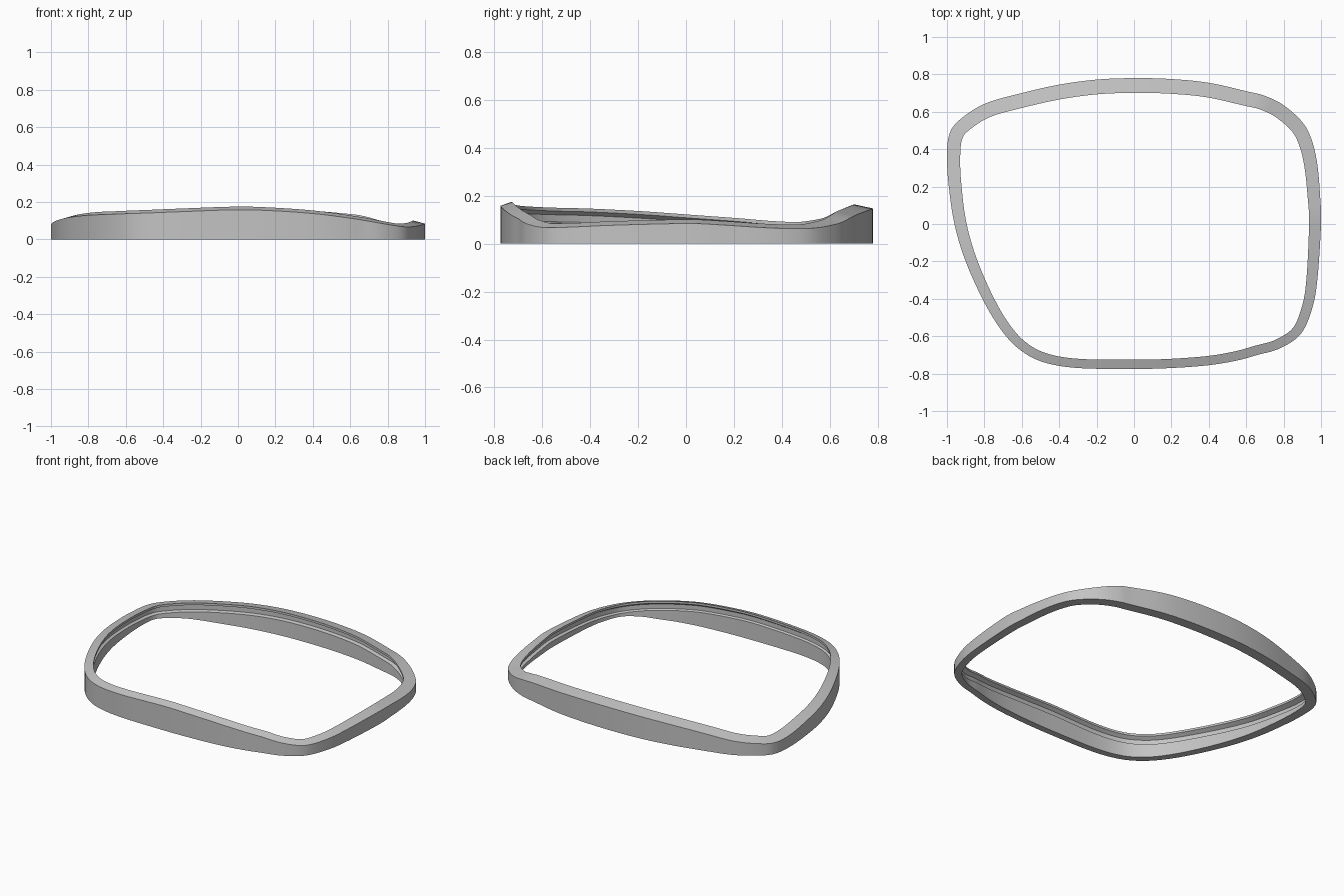
import bpy
import bmesh
from mathutils import Vector

# Remove only the default cube
cube = bpy.data.objects.get("Cube")
if cube:
    bpy.data.objects.remove(cube, do_unlink=True)

STEPS = 6  # curve subdivisions between neighbouring outline points

# Outer outline, counter-clockwise: x, y and height of the outer rim
OUTLINE = [
    (0, -.775, .158), (.2, -.77, .152), (.4, -.755, .138), (.55, -.73, .12),
    (.66, -.7, .104), (.78, -.665, .083), (.89, -.59, .067), (.95, -.46, .07),
    (.98, -.3, .077), (1, 0, .084), (.995, .15, .078), (.98, .32, .067),
    (.95, .45, .063), (.9, .545, .066), (.8, .635, .084), (.7, .685, .107),
    (.6, .71, .12), (.4, .755, .137), (.2, .775, .145), (0, .78, .147),
    (-.2, .772, .144), (-.4, .745, .134), (-.6, .7, .115), (-.8, .642, .09),
    (-.94, .55, .076), (-.99, .47, .073), (-1, .35, .078), (-.99, .2, .09),
    (-.96, 0, .104), (-.9, -.2, .118), (-.8, -.42, .129), (-.7, -.58, .133),
    (-.6, -.68, .137), (-.48, -.74, .141), (-.3, -.77, .148),
]


def smooth_loop(points):
    """Closed Catmull-Rom curve through the points."""
    pts = [Vector(p) for p in points]
    n = len(pts)
    out = []
    for i in range(n):
        a, b, c, d = (pts[(i + k) % n] for k in (-1, 0, 1, 2))
        for s in range(STEPS):
            t = s / STEPS
            out.append(b + (c - a) * (t / 2)
                       + (2 * a - 5 * b + 4 * c - d) * (t * t / 2)
                       + (3 * b - a - 3 * c + d) * (t ** 3 / 2))
    return out


def section(height, width):
    """Wall cross-section as (inward distance, z): a lip over a groove and ledge."""
    ledge = max(height - .047, height * .3)
    return [
        (0, 0), (0, height),                               # outer wall
        (width, height + .017), (width, height + .003),    # sloped rim and lip
        (width * .55, height - .012),                      # lip underside
        (width * .55, ledge + .006),                       # groove wall
        (width * .82, ledge), (width * .85, 0),            # ledge, lower wall
    ]


# Sweep the cross-section around the outline
path = smooth_loop(OUTLINE)
bm = bmesh.new()
rings = []
for i, p in enumerate(path):
    tangent = path[(i + 1) % len(path)] - path[i - 1]
    inward = Vector((-tangent.y, tangent.x, 0)).normalized()
    width = .064 + .019 * p.y
    base = Vector((p.x, p.y, 0))
    rings.append([bm.verts.new(base + inward * d + Vector((0, 0, z)))
                  for d, z in section(p.z, width)])

for i, ring in enumerate(rings):
    following = rings[(i + 1) % len(rings)]
    for j in range(len(ring)):
        k = (j + 1) % len(ring)
        bm.faces.new((ring[j], following[j], following[k], ring[k]))
bmesh.ops.recalc_face_normals(bm, faces=bm.faces)

mesh = bpy.data.meshes.new("rim_frame")
bm.to_mesh(mesh)
bm.free()
frame = bpy.data.objects.new("rim_frame", mesh)
bpy.context.collection.objects.link(frame)

# Plain grey material
grey = bpy.data.materials.new("plain_grey")
grey.use_nodes = True
colour = (.55, .55, .55, 1)
grey.diffuse_color = colour
for node in grey.node_tree.nodes:
    if node.type == 'BSDF_PRINCIPLED':
        node.inputs["Base Color"].default_value = colour
mesh.materials.append(grey)

# Smooth along the ring, sharp along the section corners
bpy.ops.object.select_all(action='DESELECT')
frame.select_set(True)
bpy.context.view_layer.objects.active = frame
bpy.ops.object.shade_smooth_by_angle(angle=.4)
